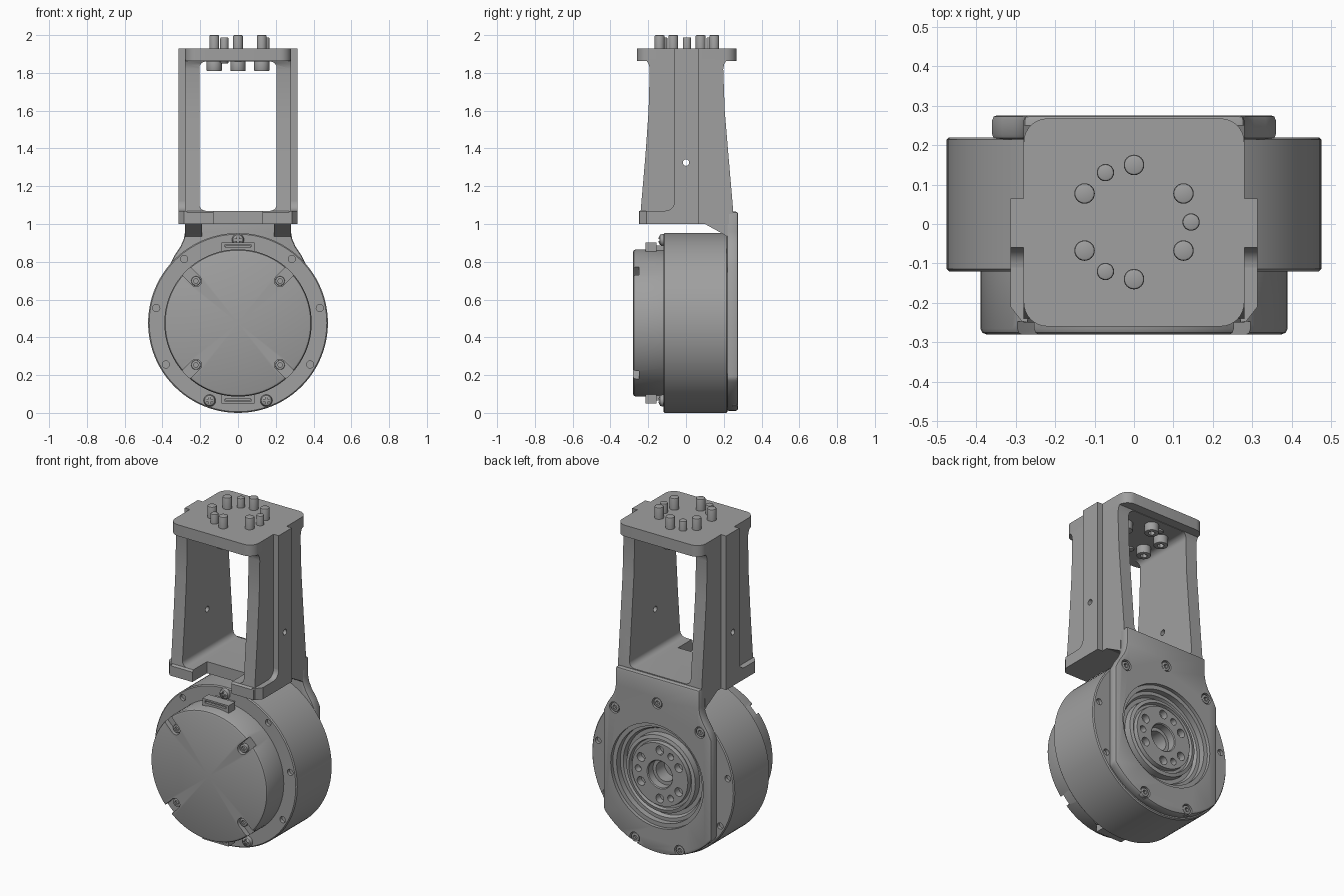
import bpy, bmesh, math
from mathutils import Vector

if "Cube" in bpy.data.objects:
    bpy.data.objects.remove(bpy.data.objects["Cube"], do_unlink=True)

metal = bpy.data.materials.new("grey_metal")
metal.use_nodes = True
metal.diffuse_color = (0.35, 0.35, 0.35, 1)
metal.node_tree.nodes["Principled BSDF"].inputs["Base Color"].default_value = (0.35, 0.35, 0.35, 1)

CZ = 0.476            # motor axis height
parts = []


def finish(name, bm):
    bmesh.ops.remove_doubles(bm, verts=bm.verts, dist=1e-5)
    bmesh.ops.recalc_face_normals(bm, faces=bm.faces)
    mesh = bpy.data.meshes.new(name)
    bm.to_mesh(mesh)
    bm.free()
    obj = bpy.data.objects.new(name, mesh)
    bpy.context.collection.objects.link(obj)
    mesh.materials.append(metal)
    parts.append(obj)
    return obj


def apply(obj, mod):
    bpy.context.view_layer.objects.active = obj
    bpy.ops.object.modifier_apply(modifier=mod.name)


def prism(name, pts, axis, a, b, bevel=0):
    """Extrude a 2D outline along an axis from a to b."""
    place = {"x": lambda u, v, t: (t, u, v),
             "y": lambda u, v, t: (u, t, v),
             "z": lambda u, v, t: (u, v, t)}[axis]
    bm = bmesh.new()
    low = [bm.verts.new(place(u, v, a)) for u, v in pts]
    high = [bm.verts.new(place(u, v, b)) for u, v in pts]
    bm.faces.new(low)
    bm.faces.new(high)
    n = len(pts)
    for i in range(n):
        j = (i + 1) % n
        bm.faces.new((low[i], low[j], high[j], high[i]))
    obj = finish(name, bm)
    if bevel:
        mod = obj.modifiers.new("edge", "BEVEL")
        mod.width, mod.segments = bevel, 2
        mod.limit_method, mod.angle_limit = "ANGLE", math.radians(40)
        apply(obj, mod)
    return obj


def lathe(name, profile, x=0, z=CZ, steps=96):
    """Spin an (r, y) profile about a y-parallel axis."""
    bm = bmesh.new()
    vs = [bm.verts.new((r, y, 0)) for r, y in profile]
    es = [bm.edges.new(p) for p in zip(vs, vs[1:])]
    bmesh.ops.spin(bm, geom=vs + es, cent=(0, 0, 0), axis=(0, 1, 0),
                   angle=math.tau, steps=steps)
    bmesh.ops.translate(bm, verts=bm.verts, vec=Vector((x, 0, z)))
    return finish(name, bm)


def arc(cx, cy, r, start, end, n):
    angles = [math.radians(start + (end - start) * i / n) for i in range(n + 1)]
    return [(cx + r * math.cos(a), cy + r * math.sin(a)) for a in angles]


def circle(cx, cy, r, n=32):
    return arc(cx, cy, r, 0, 360, n)[:-1]


def rect(x0, x1, y0, y1):
    return [(x0, y0), (x1, y0), (x1, y1), (x0, y1)]


def round_rect(x0, x1, y0, y1, r, n=8):
    return (arc(x1 - r, y1 - r, r, 0, 90, n) + arc(x0 + r, y1 - r, r, 90, 180, n)
            + arc(x0 + r, y0 + r, r, 180, 270, n) + arc(x1 - r, y0 + r, r, 270, 360, n))


def cut(obj, pts, axis, a, b):
    cutter = prism("cutter", pts, axis, a, b)
    cutter.hide_render = True
    mod = obj.modifiers.new("cut", "BOOLEAN")
    mod.operation, mod.solver, mod.object = "DIFFERENCE", "EXACT", cutter
    apply(obj, mod)
    parts.remove(cutter)
    bpy.data.objects.remove(cutter, do_unlink=True)


# Motor housing with stepped output hub at the back
body = lathe("motor_body", [
    (0, -.12), (.47, -.12), (.476, -.114), (.476, .214), (.47, .22), (.265, .22),
    (.255, .2), (.232, .2), (.23, .24), (.21, .245), (.205, .225), (.19, .225),
    (.187, .25), (.085, .25), (.08, .245), (.08, .2), (.06, .2), (.06, .12), (0, .12)])

# Bolt pattern shared by the hub and the top plate
bolts = [(.145 * math.cos(math.radians(a)), .145 * math.sin(math.radians(a)))
         for a in range(30, 390, 60)]
pins = [(.145 * math.cos(math.radians(a)), .145 * math.sin(math.radians(a)))
        for a in (0, 120, 240)]
for group, r in ((bolts, .026), (pins, .02)):
    for u, v in group:
        cut(body, circle(u, v + CZ, r, 20), "y", .21, .3)

# Rim holes
side_holes = [(.433, .555), (.382, .256)]
shoulder = (.285, .815)
for s in (-1, 1):
    for x, z in side_holes + [shoulder]:
        cut(body, circle(s * x, z, .019, 16), "y", -.2, -.1)
    for x, z in side_holes:
        cut(body, circle(s * x, z, .019, 16), "y", .2, .3)

# Front cap with four radial screw slots
cap = lathe("front_cap", [(0, -.28), (.376, -.28), (.385, -.276), (.39, -.266), (.39, -.11), (0, -.11)])
for a in (45, 135, 225, 315):
    t = math.radians(a)
    c, s = math.cos(t), math.sin(t)
    ux, uz = .315 * c, CZ + .315 * s
    slot = arc(ux, uz, .03, a + 90, a + 270, 10)
    slot += [(.45 * c + .03 * s, CZ + .45 * s - .03 * c), (.45 * c - .03 * s, CZ + .45 * s + .03 * c)]
    cut(cap, slot, "y", -.3, -.248)
    screw = prism("cap_screw", circle(ux, uz, .025, 20), "y", -.268, -.24, .004)
    cut(screw, circle(ux, uz, .013, 6), "y", -.3, -.255)

# Cable connectors above and below the cap
for s, word in ((1, "upper"), (-1, "lower")):
    def band(x, lo, hi):
        return rect(-x, x, *sorted((CZ + s * lo, CZ + s * hi)))
    prism(word + "_connector_base", band(.065, .36, .41), "y", -.2, -.11)
    plug = prism(word + "_connector", band(.088, .36, .425), "y", -.215, -.155)
    cut(plug, band(.07, .402, .415), "y", -.25, -.18)

# Cross-head screws on the front rim
rim_screws = [(0, .916), (-.15, .065), (.15, .065)]
for x, z in rim_screws:
    head = lathe("rim_screw", [(0, -.146), (.016, -.144), (.027, -.137), (.032, -.125), (.032, -.115), (0, -.115)],
                 x, z, 24)
    for w, h in ((.02, .005), (.005, .02)):
        cut(head, rect(x - w, x + w, z - h, z + h), "y", -.2, -.134)

# Back mounting plate with a large bore
half = [(.36, .785), (.335, .835), (.305, .88), (.287, .92), (.28, .96), (.28, 1.065)]
outline = arc(0, CZ, .465, 219.3, 320.7, 32) + half + [(-x, z) for x, z in reversed(half)]
plate = prism("back_plate", outline, "y", .215, .276, .012)
cut(plate, circle(0, CZ, .285, 80), "y", .1, .4)
cut(plate, circle(0, CZ, .31, 80), "y", .255, .4)
for x, z in rim_screws + [shoulder, (-shoulder[0], shoulder[1])]:
    cut(plate, circle(x, z, .033, 24), "y", .25, .4)
    screw = prism("plate_screw", circle(x, z, .027, 24), "y", .23, .272, .004)
    cut(screw, circle(x, z, .014, 6), "y", .255, .3)

# Upright frame: tapered side outline with a window through it
frame = prism("bracket_frame", [
    (-.25, 1), (.25, 1), (.25, 1.07), (.225, 1.36), (.205, 1.6), (.197, 1.82), (.202, 1.845),
    (.215, 1.87), (-.212, 1.87), (-.197, 1.845), (-.192, 1.82), (-.198, 1.6),
    (-.215, 1.36), (-.24, 1.07), (-.25, 1.06)], "x", -.28, .28)
cut(frame, round_rect(-.205, .205, 1.07, 1.86, .035), "y", -.5, .5)
cut(frame, rect(-.13, .13, -.4, -.11), "z", .9, 1.2)
cut(frame, circle(0, 1.325, .017, 20), "x", -.5, .5)

# Ribs, feet and gussets on both sides
for s, word in ((1, "left"), (-1, "right")):
    a, b = sorted((s * .275, s * .314))
    rib = prism(word + "_rib", rect(-.06, .065, 1, 1.93), "x", a, b)
    cut(rib, circle(0, 1.325, .017, 20), "x", -.5, .5)
    foot = [(.27, -.25), (.285, -.247), (.314, -.21), (.314, -.055), (.27, -.055)]
    prism(word + "_foot", [(s * x, y) for x, y in foot], "z", 1, 1.07)
    prism(word + "_foot_fillet", [(-.055, 1.065)] + arc(-.11, 1.12, .05, 270, 360, 6), "x", a, b)
    a, b = sorted((s * .19, s * .28))
    prism(word + "_gusset", [(.1, 1.01), (.1, 1), (.2, .945), (.22, .93), (.22, 1.01)], "x", a, b)

# Top plate and its fasteners
prism("top_plate", round_rect(-.28, .28, -.26, .268, .06), "z", 1.862, 1.93)
for u, v in bolts:
    v += .005
    prism("bolt_shank", circle(u, v, .026, 24), "z", 1.85, 2, .006)
    head = prism("bolt_head", circle(u, v, .04, 24), "z", 1.81, 1.865, .004)
    cut(head, circle(u, v, .02, 6), "z", 1.7, 1.838)
for u, v in pins:
    prism("locating_pin", circle(u, v + .005, .022, 24), "z", 1.85, 1.988, .006)

# Smooth round surfaces, keep sharp edges
bpy.ops.object.select_all(action="DESELECT")
for obj in parts:
    obj.select_set(True)
bpy.context.view_layer.objects.active = body
bpy.ops.object.shade_smooth_by_angle()
